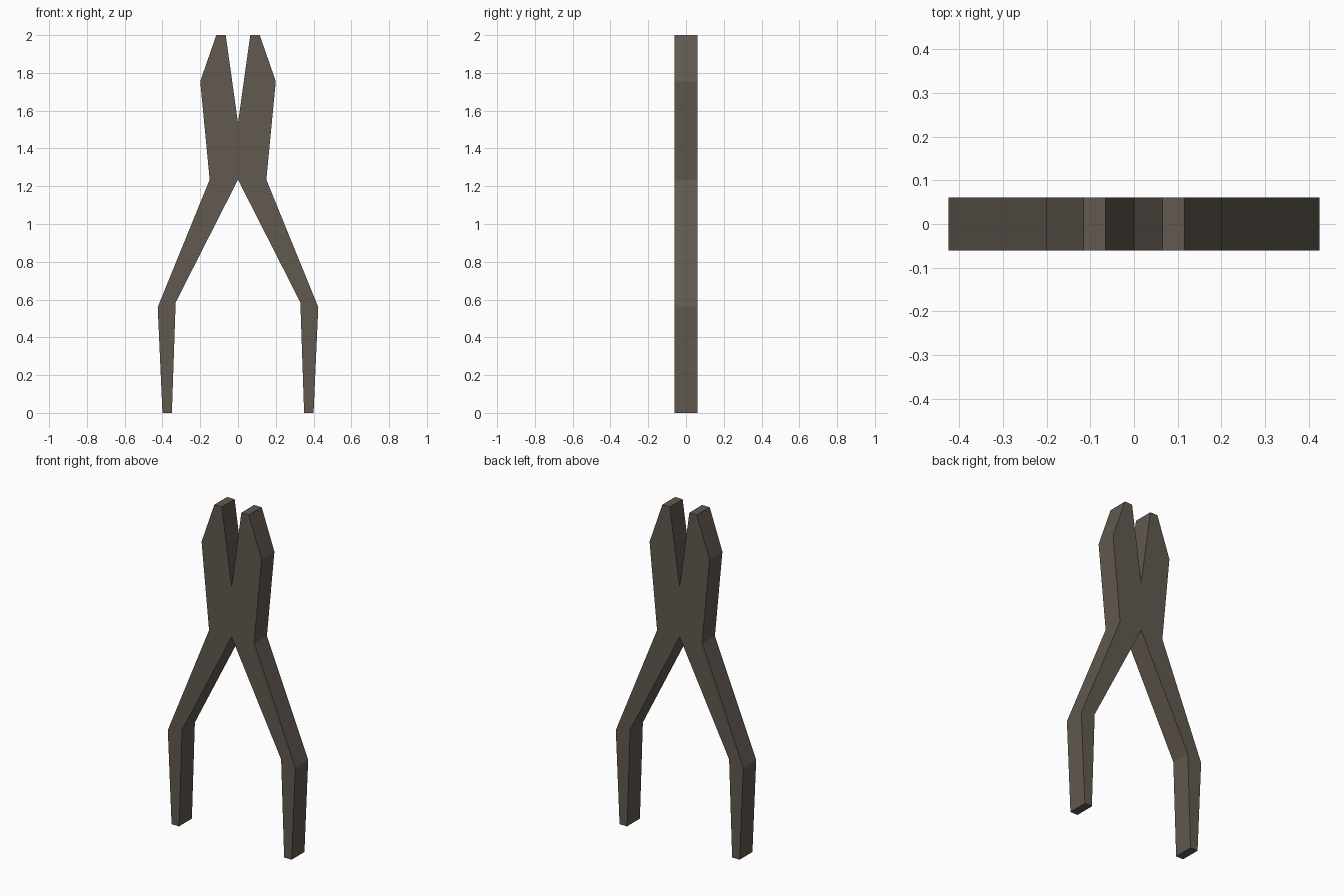
import bpy, bmesh

if "Cube" in bpy.data.objects:
    bpy.data.objects.remove(bpy.data.objects["Cube"])

HALF_THICKNESS = 0.061

# Right half of the outline, from the jaw notch round to the crotch
half = [(0, 1.535), (0.065, 2.0), (0.115, 2.0), (0.2, 1.755), (0.15, 1.235),
        (0.425, 0.56), (0.4, 0), (0.35, 0), (0.33, 0.585), (0, 1.235)]
# Mirror it to close the loop
outline = half + [(-x, z) for x, z in reversed(half[1:-1])]

metal = bpy.data.materials.new("dark grey brown metal")
metal.diffuse_color = (0.12, 0.10, 0.08, 1)
metal.use_nodes = True
metal.node_tree.nodes["Principled BSDF"].inputs["Base Color"].default_value = metal.diffuse_color

# Flat plier body: one profile extruded through its thickness
bm = bmesh.new()
face = bm.faces.new([bm.verts.new((x, -HALF_THICKNESS, z)) for x, z in outline])
extruded = bmesh.ops.extrude_face_region(bm, geom=[face], use_keep_orig=True)
moved = [g for g in extruded["geom"] if isinstance(g, bmesh.types.BMVert)]
bmesh.ops.translate(bm, verts=moved, vec=(0, 2 * HALF_THICKNESS, 0))
bmesh.ops.recalc_face_normals(bm, faces=bm.faces)

mesh = bpy.data.meshes.new("pliers_body")
bm.to_mesh(mesh)
bm.free()
mesh.materials.append(metal)
body = bpy.data.objects.new("pliers_body", mesh)
bpy.context.collection.objects.link(body)
